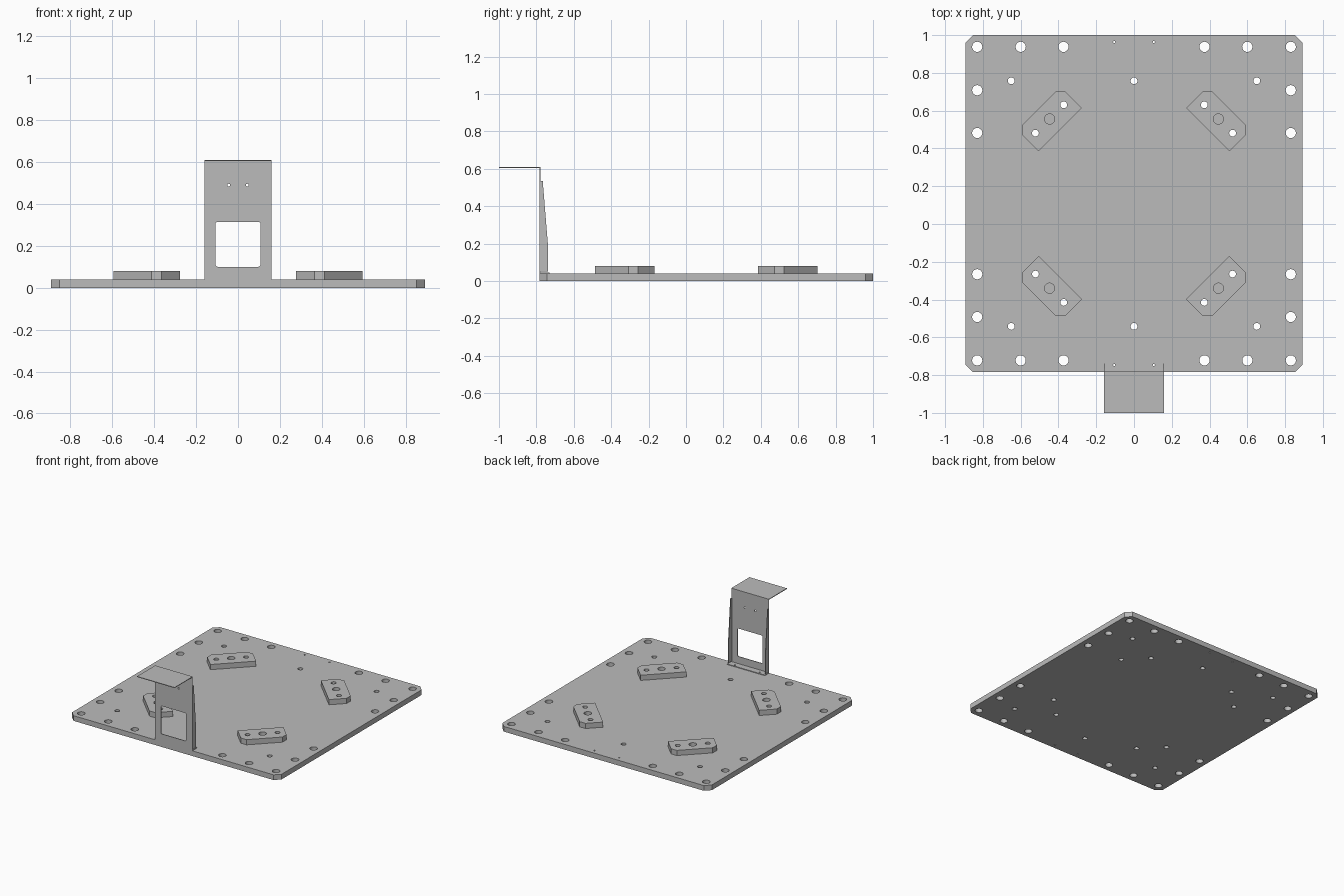
import bpy, bmesh
from math import cos, sin, pi, radians
from mathutils import Matrix, Vector

cube = bpy.data.objects.get("Cube")
if cube:
    bpy.data.objects.remove(cube, do_unlink=True)

grey = bpy.data.materials.new("light_grey_metal")
grey.use_nodes = True
grey.diffuse_color = (0.5, 0.5, 0.5, 1)
grey.node_tree.nodes["Principled BSDF"].inputs["Base Color"].default_value = (0.5, 0.5, 0.5, 1)

X, Y, Z = Vector((1, 0, 0)), Vector((0, 1, 0)), Vector((0, 0, 1))
MID_Y = 0.108       # centre of the base plate
PLATE = 0.04        # plate and block thickness
SHEET = 0.005       # bracket sheet thickness


def circle(x, y, r, n=24):
    return [(x + r * cos(2 * pi * i / n), y + r * sin(2 * pi * i / n)) for i in range(n)]


def rect(x0, y0, x1, y1):
    return [(x0, y0), (x1, y0), (x1, y1), (x0, y1)]


def rounded(x0, y0, x1, y1, r, n=5):
    corners = [(x1 - r, y1 - r), (x0 + r, y1 - r), (x0 + r, y0 + r), (x1 - r, y0 + r)]
    return [(cx + r * cos(pi / 2 * (k + i / n)), cy + r * sin(pi / 2 * (k + i / n)))
            for k, (cx, cy) in enumerate(corners) for i in range(n + 1)]


def plate(name, loops, depth, u=X, v=Y, start=0.0):
    """Extrude an outline with holes, drawn on axes u and v, along u x v."""
    curve = bpy.data.curves.new(name, "CURVE")
    curve.dimensions = "2D"
    curve.fill_mode = "BOTH"
    curve.extrude = depth / 2
    for loop in loops:
        spline = curve.splines.new("POLY")
        spline.points.add(len(loop) - 1)
        for point, (a, b) in zip(spline.points, loop):
            point.co = (a, b, 0, 1)
        spline.use_cyclic_u = True
    temp = bpy.data.objects.new(name + "_outline", curve)
    bpy.context.collection.objects.link(temp)
    bpy.context.view_layer.update()
    mesh = bpy.data.meshes.new_from_object(temp.evaluated_get(bpy.context.evaluated_depsgraph_get()))
    bpy.data.objects.remove(temp, do_unlink=True)

    w = u.cross(v)
    bm = bmesh.new()
    bm.from_mesh(mesh)
    bmesh.ops.remove_doubles(bm, verts=bm.verts, dist=1e-5)
    basis = Matrix((u, v, w)).transposed().to_4x4()
    bm.transform(Matrix.Translation(w * (start + depth / 2)) @ basis)
    bmesh.ops.recalc_face_normals(bm, faces=bm.faces)
    bm.to_mesh(mesh)
    bm.free()
    mesh.name = name
    mesh.materials.clear()
    mesh.materials.append(grey)
    obj = bpy.data.objects.new(name, mesh)
    bpy.context.collection.objects.link(obj)
    bpy.ops.object.select_all(action="DESELECT")
    obj.select_set(True)
    bpy.context.view_layer.objects.active = obj
    bpy.ops.object.shade_smooth_by_angle(angle=radians(30))
    return obj


# Base plate outline with chamfered corners
w, h, c = 0.892, 0.892, 0.04
outline = [(w, h - c), (w - c, h), (c - w, h), (-w, h - c),
           (-w, c - h), (c - w, -h), (w - c, -h), (w, c - h)]
plate_loops = [[(x, y + MID_Y) for x, y in outline]]

# Holes and corner blocks repeat in all four quadrants
d = 0.5 ** 0.5
for sx, side in ((1, "left"), (-1, "right")):
    for sy, end in ((1, "back"), (-1, "front")):
        def place(x, y):
            return sx * x, MID_Y + sy * y

        for x, y in ((0.83, 0.83), (0.6, 0.83), (0.373, 0.83), (0.83, 0.6), (0.83, 0.374)):
            plate_loops.append(circle(*place(x, y), 0.027))
        plate_loops.append(circle(*place(0.65, 0.65), 0.018))
        plate_loops.append(circle(*place(0.105, 0.855), 0.006, 12))

        # Diagonal mounting block: a runs along it, b points outwards
        def diagonal(a, b):
            return place(0.447 + (b - a) * d, 0.448 + (b + a) * d)

        L, W, k = 0.162, 0.08, 0.035
        block = [diagonal(*p) for p in ((-L, -W), (L, -W), (L, W - k),
                                        (L - k, W), (k - L, W), (-L, W - k))]
        bolts = [circle(*diagonal(a, 0), 0.018) for a in (-0.106, 0.106)]
        plate_loops += bolts
        plate("block_" + end + "_" + side,
              [block, circle(*diagonal(0, 0), 0.027)] + bolts, PLATE, start=PLATE)

for y in (-0.65, 0.65):
    plate_loops.append(circle(0, MID_Y + y, 0.018))
plate("base_plate", plate_loops, PLATE)

# Folded sheet bracket at the front edge
half, front, top = 0.16, -0.784, 0.61
wall_loops = [rect(-half, PLATE, half, top), rounded(-0.108, 0.1, 0.108, 0.315, 0.012)]
wall_loops += [circle(x, 0.49, 0.007, 12) for x in (-0.044, 0.044)]
plate("bracket_wall", wall_loops, SHEET, X, Z, -front - SHEET)
plate("bracket_top_flange", [rect(-half, -1, half, front)], SHEET, start=top - SHEET)
plate("bracket_foot", [rect(-half, front + SHEET, half, -0.73)]
      + [circle(x, -0.747, 0.006, 12) for x in (-0.105, 0.105)], SHEET, start=PLATE)
gusset = [(front + SHEET, 0.05), (-0.738, 0.05), (-0.738, 0.19), (-0.766, 0.535), (front + SHEET, 0.535)]
for name, x in (("left", half - SHEET), ("right", -half)):
    plate("bracket_side_" + name, [gusset], SHEET, Y, Z, x)
